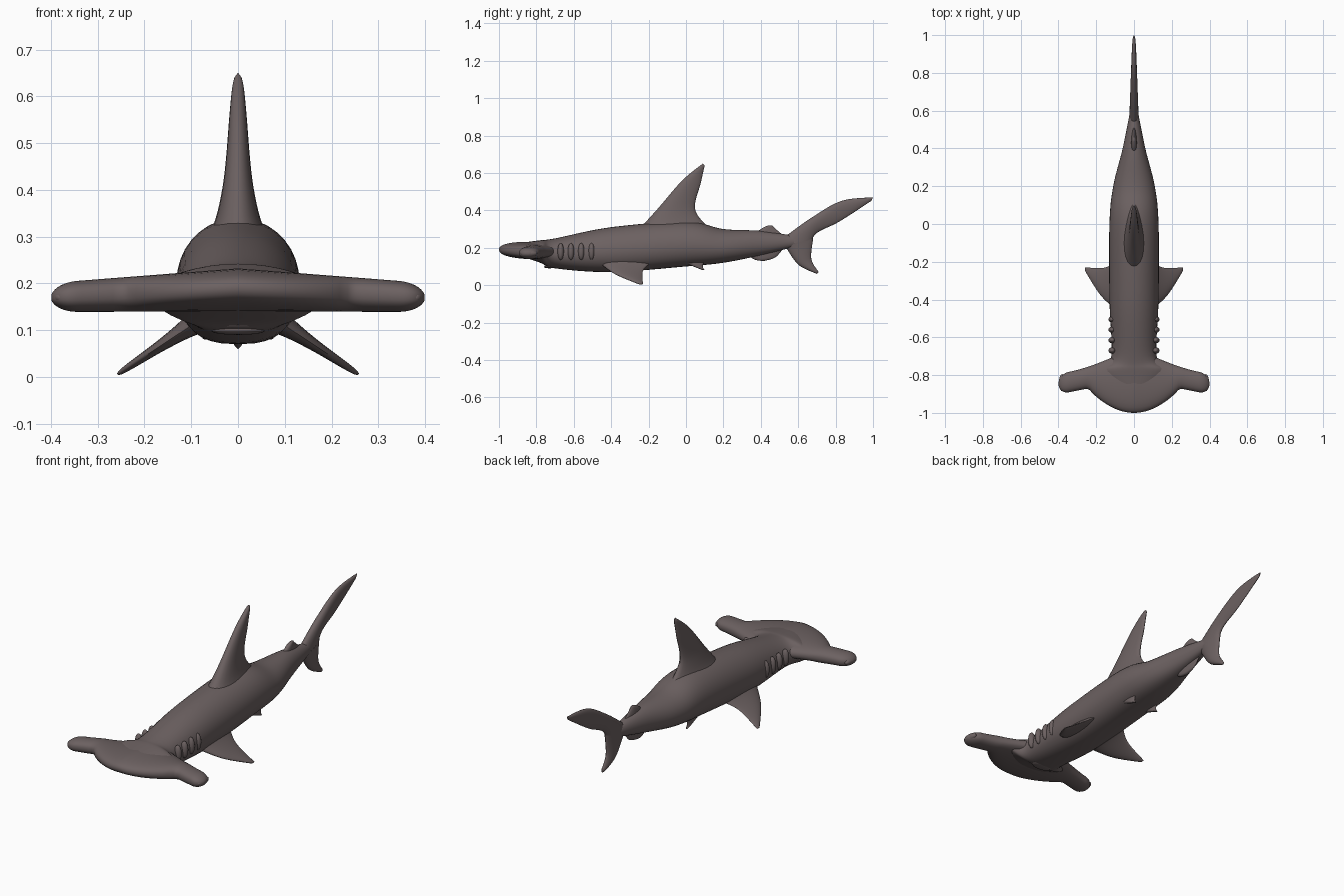
import bpy, bmesh, math
from mathutils import Vector

cube = bpy.data.objects.get("Cube")
if cube:
    bpy.data.objects.remove(cube, do_unlink=True)

skin = bpy.data.materials.new("grey_brown_skin")
skin.use_nodes = True
colour = (.15, .12, .12, 1)
skin.diffuse_color = colour
skin.node_tree.nodes["Principled BSDF"].inputs["Base Color"].default_value = colour

ACROSS = Vector((1, 0, 0))
ALONG = Vector((0, 1, 0))
UP = Vector((0, 0, 1))
ORIGIN = Vector()


def spline(points, steps=8):
    """Smooth curve passing through every given point."""
    curve = []
    last = len(points) - 1
    for i in range(last):
        before, start = points[max(i - 1, 0)], points[i]
        end, after = points[i + 1], points[min(i + 2, last)]
        for step in range(steps):
            t = step / steps
            ease = t * t * (3 - 2 * t)
            curve.append([
                b + (c - b) * ease
                + (c - a) / 2 * t * (1 - t) ** 2
                - (d - b) / 2 * t * t * (1 - t)
                for a, b, c, d in zip(before, start, end, after)])
    return curve + [list(points[last])]


def circle(count):
    """Cosine and sine pairs around a full turn."""
    angles = [math.tau * i / count for i in range(count)]
    return [(math.cos(angle), math.sin(angle)) for angle in angles]


def power(value, exponent):
    return math.copysign(abs(value) ** exponent, value)


def finish(name, bm):
    bmesh.ops.recalc_face_normals(bm, faces=bm.faces)
    mesh = bpy.data.meshes.new(name)
    bm.to_mesh(mesh)
    bm.free()
    mesh.materials.append(skin)
    part = bpy.data.objects.new(name, mesh)
    bpy.context.collection.objects.link(part)
    bpy.ops.object.select_all(action='DESELECT')
    part.select_set(True)
    bpy.context.view_layer.objects.active = part
    bpy.ops.object.shade_smooth_by_angle(angle=math.radians(50))
    return part


def loft(name, rings):
    bm = bmesh.new()
    rows = [[bm.verts.new(point) for point in ring] for ring in rings]
    for low, high in zip(rows, rows[1:]):
        for i in range(len(low)):
            bm.faces.new((low[i - 1], low[i], high[i], high[i - 1]))
    bm.faces.new(rows[0])
    bm.faces.new(rows[-1])
    finish(name, bm)


def fin(name, leading, trailing, thick, flare=0, origin=ORIGIN, outward=UP):
    """Foil between two edge curves of (along, outward) points, thinning to its tip."""
    normal = outward.cross(ALONG)
    edges = list(zip(spline(leading), spline(trailing)))
    rings = []
    for i, (front, back) in enumerate(edges):
        rest = 1 - i / (len(edges) - 1)
        half = thick * (math.sqrt(rest) + flare * rest ** 4) + .002
        lead, trail = (origin + ALONG * y + outward * h for y, h in (front, back))
        rings.append([lead.lerp(trail, (1 - c) / 2) + normal * half * s * (1 + c / 4)
                      for c, s in circle(24)])
    loft(name, rings)


def ellipsoid(name, place, size):
    bm = bmesh.new()
    bmesh.ops.create_uvsphere(bm, u_segments=20, v_segments=12, radius=1)
    bmesh.ops.scale(bm, vec=size, verts=bm.verts)
    finish(name, bm).location = place


# Body: along, bottom, top, half width; the belly is flatter than the back
trunk = [(-.93, .17, .22, .06), (-.78, .12, .24, .18), (-.7, .09, .25, .12),
         (-.4, .07, .31, .13), (0, .1, .34, .13), (.2, .12, .3, .11),
         (.4, .16, .29, .06), (.6, .21, .26, .02)]
rings = []
for y, low, top, wide in spline(trunk):
    middle = low + (top - low) * .45
    rings.append([
        (wide * power(c, .75 if s < 0 else 1), y,
         middle + s * (top - middle if s > 0 else middle - low))
        for c, s in circle(36)])
loft("body", rings)

# Hammer head: swept from tip to tip with a rounded snout and rounded ends
rings = []
for i in range(-30, 31):
    across = .998 * math.sin(i / 30 * math.pi / 2)
    u = abs(across)
    snout = math.cos(min(u / .6, 1) * math.pi / 2) ** .8
    front = -.87 - .13 * snout - .08 * max(u - .6, 0)
    back = -.79 + .14 * (1 - u) ** 1.5
    ending = math.sqrt(1 - max((u - .86) / .14, 0) ** 2)
    centre, reach = (front + back) / 2, (back - front) / 2 * ending
    thick = (.046 - .015 * u) * ending
    rings.append([
        (.4 * across, centre - reach * c,
         .17 + (.016 + .004 * c) * (1 - u) + thick * power(s, .8))
        for c, s in circle(32)])
loft("hammer_head", rings)

# Fins on the middle line
fin("dorsal_fin", [(-.25, .3), (-.15, .41), (-.02, .56), (.09, .65)],
    [(.15, .28), (.05, .4), (.08, .55), (.1, .64)], .027, flare=1.5)
fin("second_dorsal_fin", [(.35, .26), (.4, .3), (.44, .32)],
    [(.54, .25), (.48, .3), (.46, .32)], .015)
fin("anal_fin", [(.31, .18), (.36, .14), (.4, .13)],
    [(.53, .21), (.48, .15), (.42, .13)], .015)
fin("upper_tail_lobe", [(.53, .26), (.67, .36), (.83, .45), (1, .47)],
    [(.66, .17), (.69, .27), (.82, .34), (.99, .45)], .022)
fin("lower_tail_lobe", [(.53, .21), (.6, .11), (.7, .06)],
    [(.68, .25), (.67, .14), (.71, .07)], .022)

# Paired parts
for side, label in ((1, "left"), (-1, "right")):
    fin(label + "_pectoral_fin", [(-.47, -.03), (-.38, .09), (-.25, .19)],
        [(-.18, -.03), (-.23, .06), (-.23, .19)], .013, flare=1.5,
        origin=Vector((side * .1, 0, .11)), outward=Vector((side * .83, 0, -.55)))
    fin(label + "_pelvic_fin", [(-.06, .14), (.04, .1), (.09, .08)],
        [(.1, .14), (.09, .1), (.1, .08)], .01, origin=ACROSS * side * .07)
    for i in range(4):
        ellipsoid(f"{label}_gill_ridge_{i + 1}", (side * .115, -.67 + i * .055, .18),
                  (.02, .017, .045))
    ellipsoid(label + "_eye", (side * .38, -.84, .17), (.018, .045, .018))

# Mouth lips under the head
for name, height in (("lower_lip", .098), ("upper_lip", .11)):
    ellipsoid(name, (0, -.73, height), (.057, .03, .008))
